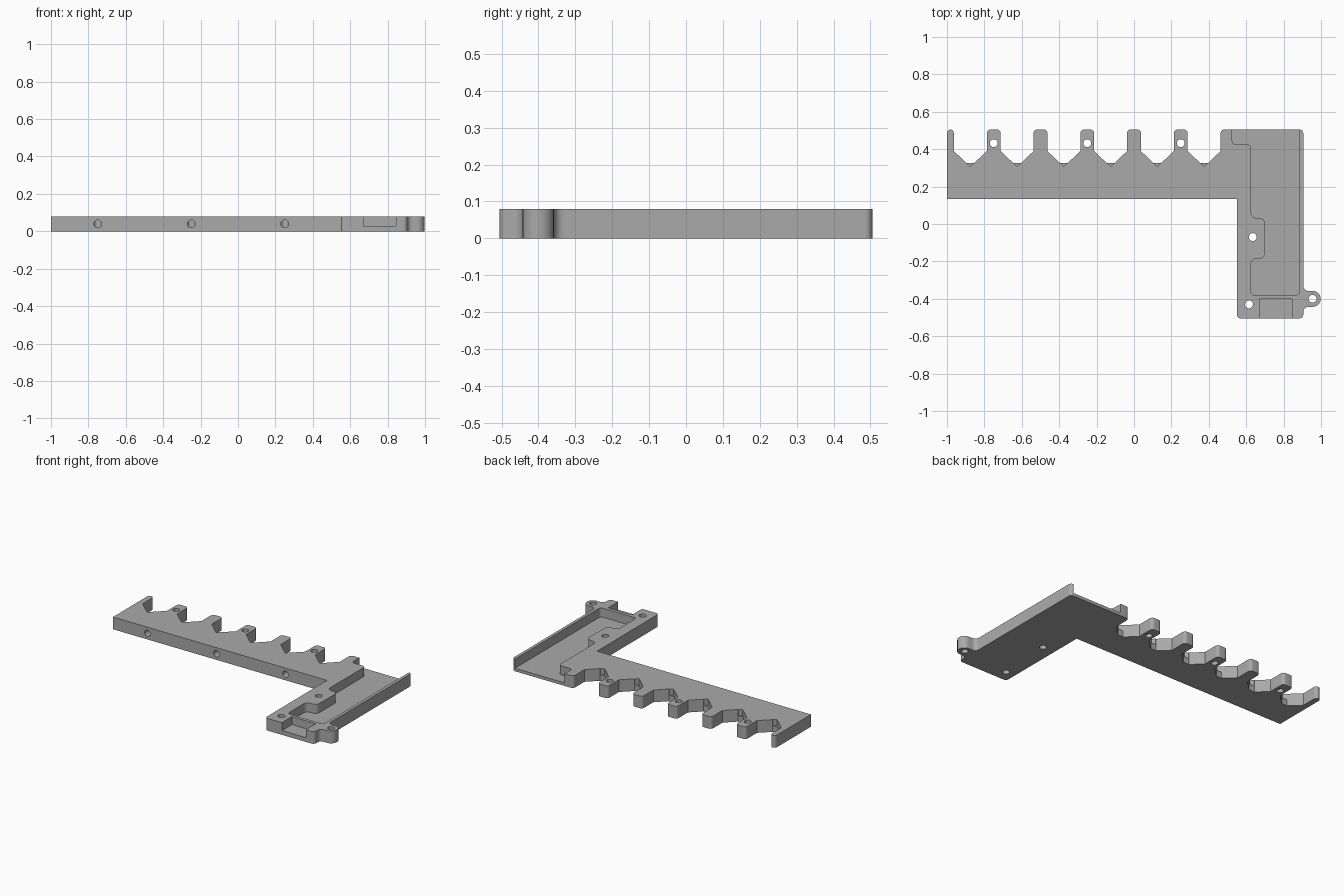
import bpy, bmesh
from math import pi, radians
from mathutils import Vector

cube = bpy.data.objects.get("Cube")
if cube:
    bpy.data.objects.remove(cube, do_unlink=True)

TOP = 0.08
PITCH = 0.25

grey = bpy.data.materials.new("plain grey")
grey.use_nodes = True
grey.diffuse_color = (0.4, 0.4, 0.4, 1)
grey.node_tree.nodes["Principled BSDF"].inputs["Base Color"].default_value = (0.4, 0.4, 0.4, 1)


def rounded(points, steps=6):
    """Round each (x, y, radius) corner with a short curve."""
    out = []
    for i, (x, y, *r) in enumerate(points):
        p = Vector((x, y))
        if not r:
            out.append(p)
            continue
        a = p + (Vector(points[i - 1][:2]) - p).normalized() * r[0]
        b = p + (Vector(points[(i + 1) % len(points)][:2]) - p).normalized() * r[0]
        for k in range(steps + 1):
            t = k / steps
            # rational quadratic weight gives a true arc on right angles
            w = [(1 - t) ** 2, 1.414 * t * (1 - t), t * t]
            out.append((a * w[0] + p * w[1] + b * w[2]) / sum(w))
    return out


def slab(name, points, z0, z1):
    """Extrude a rounded outline between two heights."""
    bm = bmesh.new()
    face = bm.faces.new([bm.verts.new((p.x, p.y, z0)) for p in rounded(points)])
    top = bmesh.ops.extrude_face_region(bm, geom=[face])
    moved = [v for v in top["geom"] if isinstance(v, bmesh.types.BMVert)]
    bmesh.ops.translate(bm, verts=moved, vec=(0, 0, z1 - z0))
    bmesh.ops.recalc_face_normals(bm, faces=bm.faces)
    return finish(name, bm)


def finish(name, bm):
    mesh = bpy.data.meshes.new(name)
    bm.to_mesh(mesh)
    bm.free()
    mesh.materials.append(grey)
    obj = bpy.data.objects.new(name, mesh)
    bpy.context.collection.objects.link(obj)
    return obj


def drill(name, location, length, along_y=False):
    bm = bmesh.new()
    bmesh.ops.create_cone(bm, cap_ends=True, segments=32, radius1=0.021,
                          radius2=0.021, depth=length)
    obj = finish(name, bm)
    obj.location = location
    if along_y:
        obj.rotation_euler.x = pi / 2
    return obj


# Plate outline: front edge, block with side ear, then the toothed back edge
R = 0.02
outline = [(-1, 0.135), (0.55, 0.135), (0.55, -0.505, R), (0.905, -0.505, R),
           (0.905, -0.443, 0.028), (0.998, -0.443, 0.042),
           (0.998, -0.358, 0.042), (0.905, -0.358, 0.028), (0.905, 0.505, R)]
centres = [0.375 - PITCH * i for i in range(6)]
for c in centres:
    outline += [(c + 0.088, 0.505, R), (c + 0.088, 0.39), (c + 0.02, 0.325),
                (c - 0.02, 0.325), (c - 0.088, 0.39), (c - 0.088, 0.505, R)]
outline.append((-1, 0.505, R))
plate = slab("toothed_plate", outline, 0, TOP)

# Recessed tray, open at the back
cutters = [slab("tray_cutter", [
    (0.525, 0.6), (0.525, 0.425, R), (0.625, 0.425, R), (0.625, 0.032, 0.03),
    (0.70, 0.032, 0.03), (0.70, -0.185, 0.03), (0.625, -0.185, 0.03),
    (0.625, -0.38, R), (0.885, -0.38, R), (0.885, 0.6)], 0.02, 0.2)]

# Shallow front slot
cutters.append(slab("slot_cutter", [(0.672, -0.6), (0.845, -0.6),
                                    (0.845, -0.402), (0.672, -0.402)], 0.028, 0.2))

# Small groove at the bottom of every notch
for c in centres:
    cutters.append(slab("groove_cutter", [(c, 0.308), (c + 0.024, 0.331),
                                          (c - 0.024, 0.331)], 0.04, 0.2))

# Screw holes through the block, the ear and every second tooth
tooth_x = [-0.75, -0.25, 0.25]
for x, y in [(0.635, -0.07), (0.615, -0.43), (0.955, -0.40)] + [(x, 0.432) for x in tooth_x]:
    cutters.append(drill("screw_cutter", (x, y, 0.04), 0.4))

# Cross holes from the front edge to the tooth holes
for x in tooth_x:
    cutters.append(drill("cross_cutter", (x, 0.265, 0.04), 0.33, True))

for cutter in cutters:
    cutter.hide_render = True
    mod = plate.modifiers.new("cut", "BOOLEAN")
    mod.operation = "DIFFERENCE"
    mod.solver = "EXACT"
    mod.object = cutter

# Apply the cuts and discard the cutters
bpy.context.view_layer.update()
result = bpy.data.meshes.new_from_object(
    plate.evaluated_get(bpy.context.evaluated_depsgraph_get()))
plate.modifiers.clear()
plate.data = result
for cutter in cutters:
    bpy.data.objects.remove(cutter, do_unlink=True)
plate.data.materials.clear()
plate.data.materials.append(grey)
for poly in plate.data.polygons:
    poly.material_index = 0

bpy.ops.object.select_all(action="DESELECT")
plate.select_set(True)
bpy.context.view_layer.objects.active = plate
bpy.ops.object.shade_smooth_by_angle(angle=radians(30))
